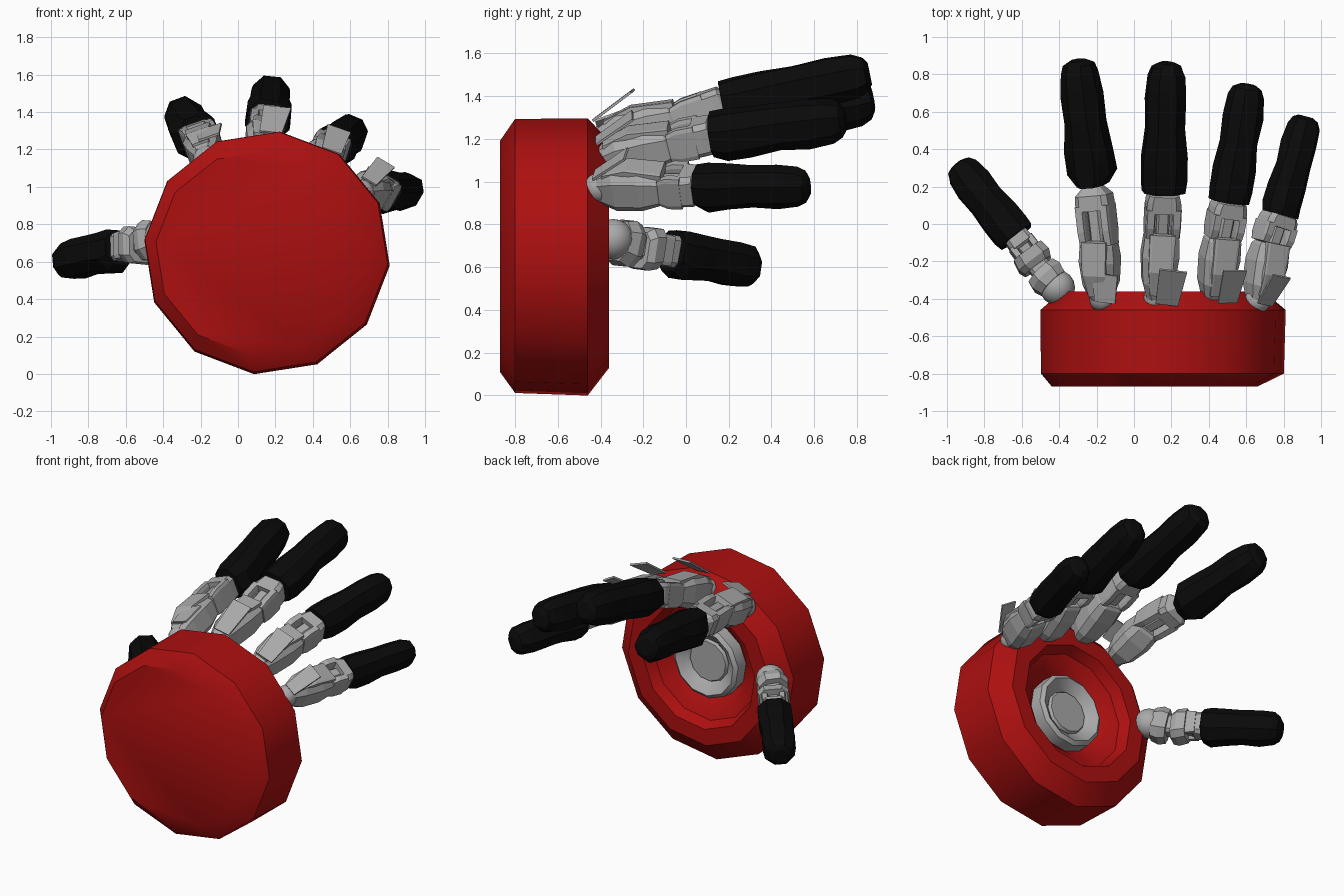
import bpy, bmesh, math, random
from mathutils import Vector

if "Cube" in bpy.data.objects:
    bpy.data.objects.remove(bpy.data.objects["Cube"])

random.seed(4)


def material(name, rgb):
    m = bpy.data.materials.new(name)
    m.diffuse_color = (*rgb, 1)
    m.use_nodes = True
    m.node_tree.nodes["Principled BSDF"].inputs["Base Color"].default_value = m.diffuse_color
    return m


RED = material("red shell", (0.42, 0.005, 0.005))
GREY = material("grey metal", (0.40, 0.40, 0.40))
BLACK = material("black rubber", (0.003, 0.003, 0.003))


def finish(name, bm, mat, angle=None):
    bmesh.ops.recalc_face_normals(bm, faces=bm.faces)
    me = bpy.data.meshes.new(name)
    bm.to_mesh(me)
    bm.free()
    me.materials.append(mat)
    if angle:
        for p in me.polygons:
            p.use_smooth = True
        me.set_sharp_from_angle(angle=math.radians(angle))
    ob = bpy.data.objects.new(name, me)
    bpy.context.collection.objects.link(ob)
    return ob


def bridge(bm, rings, cap=True):
    """Join successive vertex rings with quads."""
    n = len(rings[0])
    for a, b in zip(rings, rings[1:]):
        for i in range(n):
            j = (i + 1) % n
            bm.faces.new((a[i], a[j], b[j], b[i]))
    if cap:
        bm.faces.new(rings[0][::-1])
        bm.faces.new(rings[-1])


def turned(name, profile, mat):
    """Twelve-sided turned part along y; profile rows are y, radius, centre x, centre z."""
    bm = bmesh.new()
    rings = []
    for y, r, cx, cz in profile:
        angs = [math.radians(-6 + 30 * k) for k in range(12)]
        rings.append([bm.verts.new((cx + 1.012 * r * math.cos(a), y, cz + r * math.sin(a)))
                      for a in angs])
    bridge(bm, rings)
    return finish(name, bm, mat, 35)


def frame(p0, p1, up):
    d = (Vector(p1) - Vector(p0)).normalized()
    side = d.cross(Vector(up)).normalized()
    return d, side, side.cross(d)


def loft(name, p0, p1, up, stations, mat, chamfer=0.3, jitter=0, shift=0, angle=None):
    """Chamfered-box sections (t, width, height, lift) swept from p0 to p1."""
    p0, p1 = Vector(p0), Vector(p1)
    d, side, u = frame(p0, p1, up)
    c = 1 - 2 * chamfer
    shape = [(1, -c), (1, c), (c, 1), (-c, 1), (-1, c), (-1, -c), (-c, -1), (c, -1)]
    bm = bmesh.new()
    rings = []
    for t, w, h, lift in stations:
        o = p0.lerp(p1, t) + u * lift + side * shift
        ring = []
        for a, b in shape:
            k = 1 + random.uniform(-jitter, jitter)
            ring.append(bm.verts.new(o + side * (a * w / 2 * k) + u * (b * h / 2 * k)))
        rings.append(ring)
    bridge(bm, rings)
    return finish(name, bm, mat, angle)


def ball(name, centre, r):
    bm = bmesh.new()
    bmesh.ops.create_uvsphere(bm, u_segments=16, v_segments=10, radius=r)
    bmesh.ops.translate(bm, verts=bm.verts, vec=centre)
    return finish(name, bm, GREY, 40)


# Palm shell with a stepped well in the back
turned("palm_shell", [
    (-0.87, 0.545, 0.11, 0.65), (-0.80, 0.645, 0.152, 0.652), (-0.46, 0.652, 0.155, 0.647),
    (-0.36, 0.535, 0.155, 0.66), (-0.36, 0.425, 0.155, 0.66), (-0.43, 0.39, 0.155, 0.66),
    (-0.47, 0.30, 0.155, 0.66), (-0.52, 0.25, 0.155, 0.66)], RED)

# Round emitter in the well
turned("palm_emitter", [
    (-0.54, 0.25, 0.155, 0.66), (-0.44, 0.245, 0.155, 0.66), (-0.42, 0.22, 0.155, 0.66),
    (-0.46, 0.165, 0.155, 0.66), (-0.48, 0.145, 0.155, 0.66), (-0.46, 0.135, 0.155, 0.66)], GREY)


def glove(name, p0, p1, up, w, h, waist=1.0, root=0.93):
    rows = [(0, root, 0.9, 0), (0.1, 1.0, 1.06, -0.01), (0.28, 1.0, 1.0, -0.005),
            (0.5, 0.95 * waist, 0.95, 0), (0.72, waist, 0.98, 0.0),
            (0.9, 0.9 * waist, 0.9, 0), (0.97, 0.66, 0.7, 0.0), (1, 0.36, 0.45, 0.0)]
    loft(name, p0, p1, up, [(t, w * a, h * b, c) for t, a, b, c in rows], BLACK, 0.27, 0.04,
         angle=25)


# Fingers: base, knuckle, glove root, tip, up direction, glove width and height, waist, root
fingers = {
    "index": ((-0.17, -0.40, 1.15), (-0.19, -0.06, 1.25), (-0.22, 0.21, 1.27),
              (-0.30, 0.875, 1.385), (-0.35, 0, 1), 0.24, 0.23, 0.87, 0.62),
    "middle": ((0.12, -0.40, 1.19), (0.15, -0.02, 1.30), (0.16, 0.17, 1.365),
               (0.175, 0.86, 1.505), (0.1, 0, 1), 0.235, 0.22, 0.90, 0.95),
    "ring": ((0.42, -0.40, 1.09), (0.48, -0.04, 1.19), (0.51, 0.12, 1.22),
             (0.61, 0.745, 1.29), (0.35, 0, 1), 0.21, 0.22, 0.92, 0.95),
    "little": ((0.66, -0.41, 0.97), (0.74, -0.08, 0.985), (0.78, 0.05, 0.98),
               (0.92, 0.575, 0.975), (0.6, 0, 1), 0.19, 0.20, 0.92, 0.95),
}
for name, (base, knuckle, root, tip, up, w, h, waist, rt) in fingers.items():
    ball(name + "_base_ball", base, 0.07)
    # Tapered first segment with a raised top panel
    loft(name + "_first_segment", base, knuckle, up,
         [(0.02, 0.11, 0.13, 0), (0.25, 0.17, 0.2, 0), (0.62, 0.2, 0.2, 0), (0.88, 0.185, 0.16, 0),
          (0.93, 0.16, 0.13, 0)], GREY, 0.2)
    loft(name + "_top_panel", base, knuckle, up,
         [(0.1, 0.09, 0.03, 0.075), (0.45, 0.13, 0.03, 0.105), (0.95, 0.14, 0.04, 0.07)], GREY, 0.1)
    # Hinge: two cheeks, a tongue and the second segment
    d, side, u = frame(knuckle, root, up)
    for tag, s in (("left", -1), ("right", 1)):
        loft(f"{name}_{tag}_cheek", knuckle, root, up,
             [(-0.2, 0.045, 0.13, 0), (0.1, 0.05, 0.16, 0), (0.6, 0.05, 0.16, 0)],
             GREY, 0.12, shift=s * 0.07)
    loft(name + "_hinge_tongue", knuckle, root, up,
         [(-0.3, 0.07, 0.09, 0), (0.55, 0.07, 0.10, 0.0)], GREY, 0.15)
    end = 0.09 if name == "index" else 0.16
    loft(name + "_second_segment", knuckle, root, up,
         [(0.5, 0.19, 0.16, 0), (0.8, 0.18, 0.16, 0), (0.98, end, end, 0), (1.15, end * 0.7, 0.09, 0)],
         GREY, 0.15)
    glove(name + "_glove", root, tip, up, w, h, waist, rt)

# Tilted guard plates over the finger bases
plates = {
    "index": ((-0.155, -0.42, 1.265), (-0.155, -0.27, 1.315), 0.13),
    "middle": ((0.175, -0.43, 1.29), (0.21, -0.25, 1.425), 0.135),
    "ring": ((0.50, -0.42, 1.19), (0.54, -0.25, 1.31), 0.12),
    "little": ((0.70, -0.43, 1.03), (0.79, -0.28, 1.13), 0.10),
}
for name, (p0, p1, w) in plates.items():
    loft(name + "_guard_plate", p0, p1, fingers[name][4],
         [(0, w * 0.9, 0.012, 0), (1, w * 1.1, 0.012, 0)], GREY, 0.02)

# Thumb: ball joint, two stubby blocks, link and glove
UP = (0.1, 0, 1)
a, b, c, t = (-0.41, -0.34, 0.73), (-0.47, -0.28, 0.71), (-0.63, -0.07, 0.675), (-0.945, 0.32, 0.595)
ball("thumb_base_ball", a, 0.095)
loft("thumb_collar", a, b, UP, [(0.3, 0.17, 0.19, 0), (0.9, 0.2, 0.22, 0), (1.4, 0.18, 0.2, 0)], GREY, 0.25)
loft("thumb_first_block", b, c, UP, [(0.0, 0.11, 0.12, 0), (0.55, 0.12, 0.12, 0)], GREY, 0.15)
loft("thumb_knuckle", b, c, UP,
     [(0.27, 0.17, 0.17, -0.02), (0.4, 0.2, 0.2, -0.01), (0.62, 0.18, 0.19, 0)], GREY, 0.2)
for tag, s in (("left", -1), ("right", 1)):
    loft(f"thumb_{tag}_cheek", b, c, UP, [(0.55, 0.04, 0.15, 0), (0.85, 0.04, 0.14, 0)],
         GREY, 0.12, shift=s * 0.055)
loft("thumb_link", b, c, UP, [(0.5, 0.06, 0.1, 0), (0.75, 0.08, 0.12, 0), (0.8, 0.14, 0.15, 0),
                              (1.1, 0.13, 0.15, 0)], GREY, 0.15)
glove("thumb_glove", c, t, UP, 0.215, 0.21, 0.95, 0.95)
